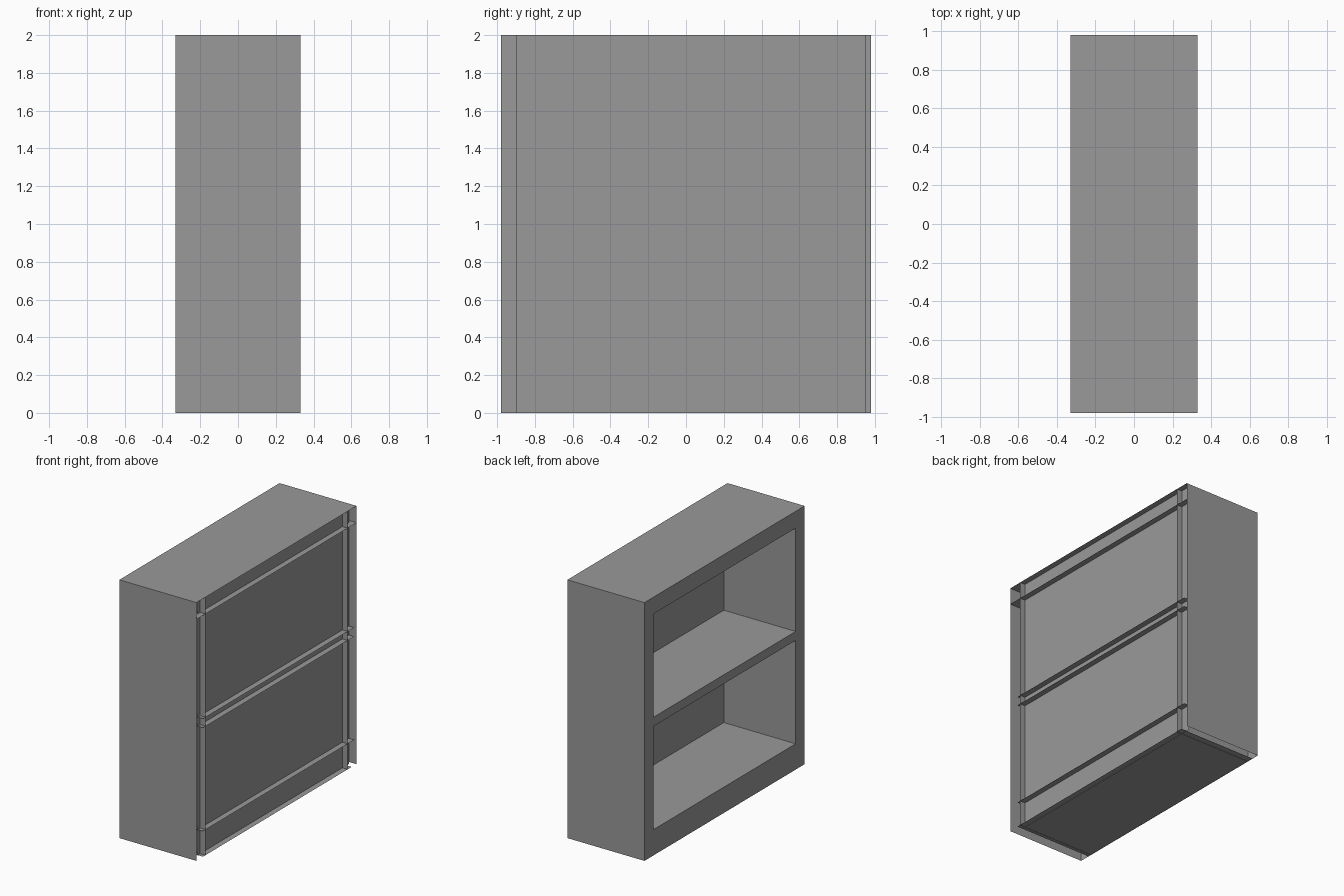
import bpy
import bmesh

if "Cube" in bpy.data.objects:
    bpy.data.objects.remove(bpy.data.objects["Cube"])

grey = bpy.data.materials.new("plain grey")
grey.diffuse_color = (0.32, 0.32, 0.32, 1)
grey.use_nodes = True
grey.node_tree.nodes["Principled BSDF"].inputs["Base Color"].default_value = grey.diffuse_color

# Overall half sizes, opening edges and back panel depth
X, Y, H = 0.33, 0.98, 2.0
SIDE = 0.87
BACK = 0.285
LEVELS = (0.20, 1.00, 1.07, 1.87)
INNER = (-0.90, 0.95)


def make(name, quads):
    bm = bmesh.new()
    for q in quads:
        bm.faces.new([bm.verts.new(p) for p in q])
    bmesh.ops.remove_doubles(bm, verts=bm.verts, dist=1e-5)
    mesh = bpy.data.meshes.new(name)
    bm.to_mesh(mesh)
    bm.free()
    mesh.materials.append(grey)
    ob = bpy.data.objects.new(name, mesh)
    bpy.context.collection.objects.link(ob)
    return ob


def quad_x(x, y0, y1, z0, z1):
    return [(x, y0, z0), (x, y1, z0), (x, y1, z1), (x, y0, z1)]


def quad_y(y, z0, z1):
    q = [(-X, y, z0), (X, y, z0), (X, y, z1), (-X, y, z1)]
    return q if y < 0 else q[::-1]


def quad_z(z, y0, y1, up=True):
    q = [(-X, y0, z), (X, y0, z), (X, y1, z), (-X, y1, z)]
    return q if up else q[::-1]


# Outer shell sheets
for s, label in ((-1, "front"), (1, "rear")):
    make(label + "_side_panel", [quad_y(s * Y, 0, H)])
    # Compartment walls, facing into the shelves
    make(label + "_inner_wall", [quad_y(s * SIDE, 0, H)[::-1]])
make("top_panel", [quad_z(H, -Y, Y)])
make("bottom_panel", [quad_z(0.002, -0.90, 0.92, False)])

# Open face: a flat frame around two openings
ys = (-Y, -SIDE, SIDE, Y)
zs = (0,) + LEVELS + (H,)
frame = []
for i in range(3):
    for j in range(5):
        if i == 1 and j in (1, 3):
            continue
        frame.append(quad_x(-X, ys[i], ys[i + 1], zs[j], zs[j + 1])[::-1])
make("face_frame", frame)

# Shelf floors and ceilings, running past the back panel
for k, z in enumerate(LEVELS):
    y0, y1 = (-Y, Y) if k == 3 else INNER
    make("shelf_floor" if k % 2 == 0 else "shelf_ceiling",
         [quad_z(z, y0, y1, k % 2 == 0)])

# Recessed back panel
make("back_panel", [quad_x(BACK, INNER[0], INNER[1], 0, H)])
